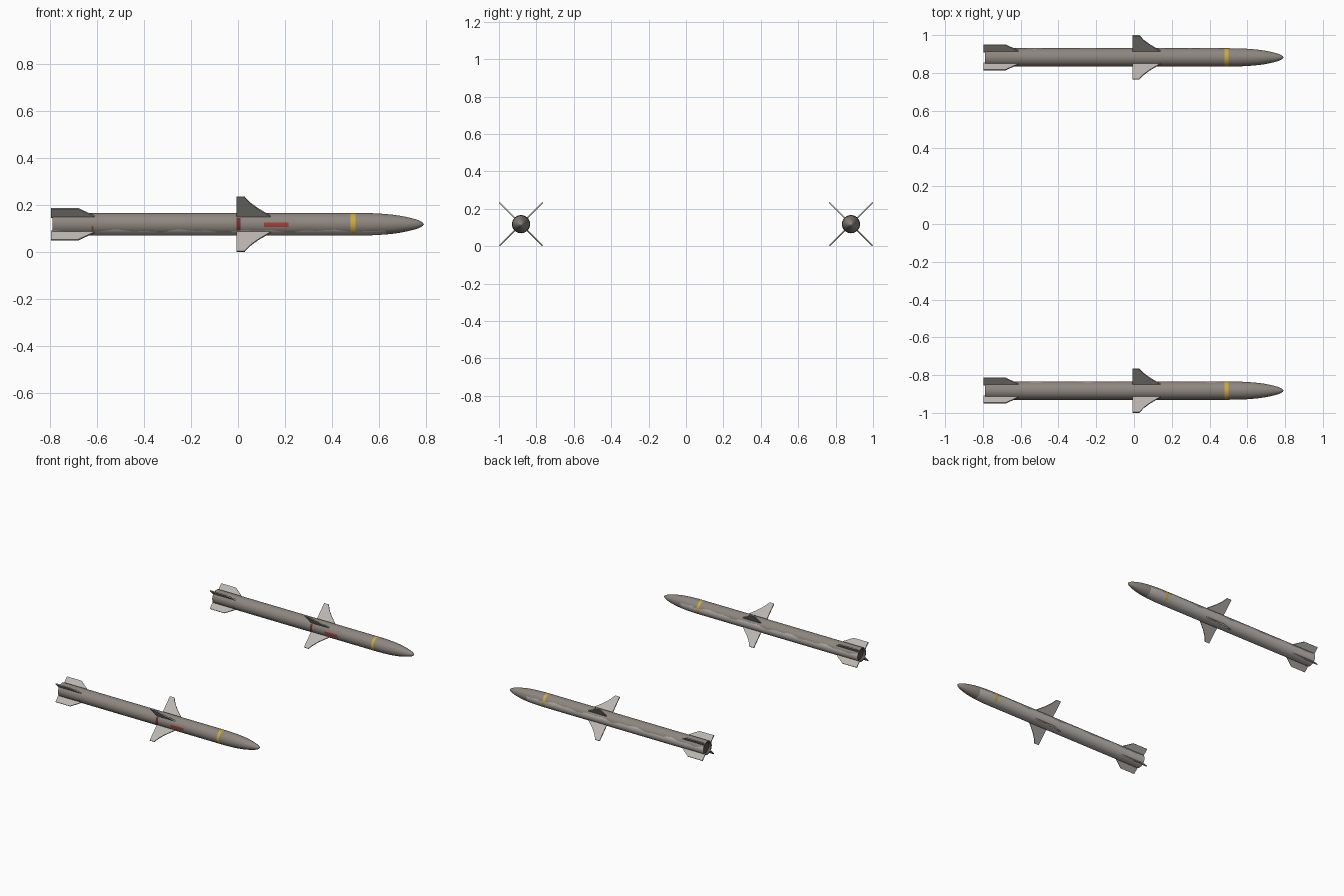
import bpy, bmesh, math
from mathutils import Matrix, Vector

if "Cube" in bpy.data.objects:
    bpy.data.objects.remove(bpy.data.objects["Cube"])

R, ZC, YC = 0.0485, 0.118, 0.882


def material(name, rgb):
    m = bpy.data.materials.new(name)
    m.diffuse_color = (*rgb, 1)
    m.use_nodes = True
    m.node_tree.nodes["Principled BSDF"].inputs["Base Color"].default_value = m.diffuse_color
    return m


TOP = material("upper warm grey", (0.27, 0.24, 0.215))
LIGHT = material("light warm grey", (0.50, 0.465, 0.435))
YELLOW = material("yellow band", (0.62, 0.40, 0.04))
RED = material("red marking", (0.38, 0.05, 0.04))
MAROON = material("dark red marking", (0.17, 0.03, 0.03))
DARK = material("nozzle dark grey", (0.10, 0.095, 0.085))


def finish(bm, name, mats, y, smooth=False):
    bmesh.ops.recalc_face_normals(bm, faces=bm.faces)
    me = bpy.data.meshes.new(name)
    bm.to_mesh(me)
    bm.free()
    for m in mats:
        me.materials.append(m)
    ob = bpy.data.objects.new(name, me)
    ob.location = (0, y, ZC)
    bpy.context.collection.objects.link(ob)
    if smooth:
        bpy.context.view_layer.objects.active = ob
        ob.select_set(True)
        bpy.ops.object.shade_smooth_by_angle(angle=math.radians(35))
        ob.select_set(False)
    return ob


def on_belly(x, deg):
    # light belly, tilted towards the back, with a wavy border
    wave = 6 * math.sin(x * 21) + 4 * math.sin(x * 47 + 1)
    off = (deg - 297.5 + 180) % 360 - 180
    return x < 0.63 and abs(off) < 81 + wave


def body(y):
    # lathed tube with a rounded ogive nose
    n = 96
    prof = [(-0.79 + 1.27 * i / 80, R) for i in range(81)]
    prof += [(0.50, R)]
    prof += [(0.53, 0.0482), (0.56, 0.0475), (0.60, 0.0457), (0.63, 0.0435),
             (0.66, 0.0405), (0.69, 0.0363), (0.72, 0.0305), (0.745, 0.0245),
             (0.765, 0.0185), (0.78, 0.012), (0.788, 0.006)]
    prof = [(-0.775, 0.0), (-0.775, 0.036), (-0.79, 0.042)] + prof + [(0.792, 0.0)]
    bm = bmesh.new()
    rings = []
    for x, r in prof:
        if r == 0:
            rings.append([bm.verts.new((x, 0, 0))] * n)
        else:
            rings.append([bm.verts.new((x, r * math.cos(2 * math.pi * k / n),
                                        r * math.sin(2 * math.pi * k / n))) for k in range(n)])
    for i, (a, b) in enumerate(zip(rings, rings[1:])):
        for k in range(n):
            j = (k + 1) % n
            vs = list(dict.fromkeys((a[k], a[j], b[j], b[k])))
            f = bm.faces.new(vs)
            c = f.calc_center_median()
            deg = math.degrees(math.atan2(c.z, c.y)) % 360
            if i < 2:
                f.material_index = 3
            elif 0.481 < c.x < 0.50 and abs(deg - 270) > 40:
                f.material_index = 2
            elif on_belly(c.x, deg):
                f.material_index = 1
    finish(bm, "missile_body", [TOP, LIGHT, YELLOW, DARK], y, True)


def fin(name, outline, thick, deg, y):
    # flat plate given as (x, distance from the axis), turned about the axis
    bm = bmesh.new()
    face = bm.faces.new([bm.verts.new((x, -thick / 2, r)) for x, r in outline])
    ext = bmesh.ops.extrude_face_region(bm, geom=[face])
    vs = [v for v in ext["geom"] if isinstance(v, bmesh.types.BMVert)]
    bmesh.ops.translate(bm, verts=vs, vec=Vector((0, thick, 0)))
    bmesh.ops.rotate(bm, verts=bm.verts, cent=(0, 0, 0),
                     matrix=Matrix.Rotation(math.radians(deg), 3, 'X'))
    finish(bm, name, [LIGHT], y)


def patch(name, x0, x1, a0, a1, mat, y):
    # thin curved marking wrapped on the body
    bm = bmesh.new()
    n, rr = 12, R + 0.0008
    rows = []
    for k in range(n + 1):
        a = math.radians(a0 + (a1 - a0) * k / n)
        rows.append([bm.verts.new((x, rr * math.cos(a), rr * math.sin(a))) for x in (x0, x1)])
    for p, q in zip(rows, rows[1:]):
        bm.faces.new((p[0], q[0], q[1], p[1]))
    ob = finish(bm, name, [mat], y, True)
    # make the sheet face outwards
    if sum(f.normal.dot(Vector((0, f.center.y, f.center.z))) for f in ob.data.polygons) < 0:
        ob.data.flip_normals()


WING = [(-0.007, 0.04), (-0.007, 0.1635), (0.028, 0.1635), (0.038, 0.148),
        (0.052, 0.128), (0.085, 0.094), (0.135, 0.052), (0.15, 0.04)]
TAIL = [(-0.796, 0.04), (-0.796, 0.094), (-0.68, 0.094), (-0.622, 0.056), (-0.60, 0.04)]

for y in (-YC, YC):
    body(y)
    for deg in (45, 135, 225, 315):
        fin("mid_wing", WING, 0.007, deg, y)
        fin("tail_fin", TAIL, 0.007, deg, y)
    patch("red_panel", 0.11, 0.215, 172, 195, RED, y)
    patch("dark_red_band", -0.007, 0.01, 146, 214, MAROON, y)
    patch("tail_red_mark", -0.625, -0.615, 190, 215, RED, y)
